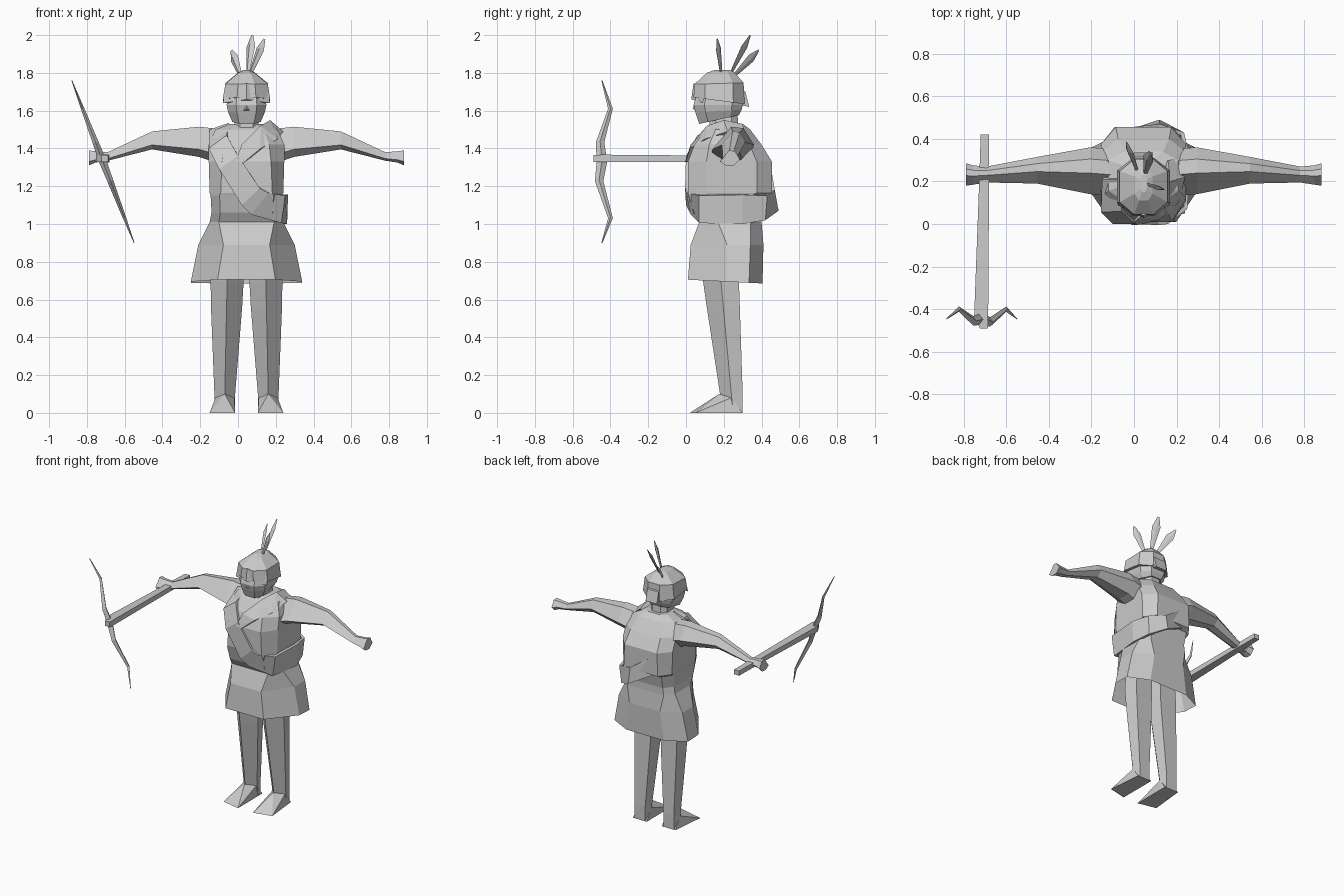
import bpy, bmesh
from mathutils import Vector

CX = 0.045  # body centre line

grey = bpy.data.materials.new("plain grey")
grey.diffuse_color = (0.6, 0.6, 0.6, 1)


def finish(name, bm, fix=True):
    if fix:
        bmesh.ops.recalc_face_normals(bm, faces=bm.faces)
    me = bpy.data.meshes.new(name)
    bm.to_mesh(me)
    bm.free()
    me.materials.append(grey)
    ob = bpy.data.objects.new(name, me)
    bpy.context.collection.objects.link(ob)
    return ob


def loft(name, rings, caps=(True, True)):
    """Skin a list of equal-length point rings."""
    bm = bmesh.new()
    vs = [[bm.verts.new(p) for p in r] for r in rings]
    n = len(vs[0])
    for a, b in zip(vs, vs[1:]):
        for i in range(n):
            j = (i + 1) % n
            bm.faces.new((a[i], a[j], b[j], b[i]))
    if caps[0]:
        bm.faces.new(vs[0])
    if caps[1]:
        bm.faces.new(vs[-1])
    return finish(name, bm)


def hull(name, pts):
    bm = bmesh.new()
    for p in pts:
        bm.verts.new(p)
    bmesh.ops.convex_hull(bm, input=bm.verts[:])
    return finish(name, bm)


def strip(name, upper, lower, thick):
    """Cloth band between two edges, thickened inwards."""
    bm = bmesh.new()
    a = [bm.verts.new(p) for p in upper]
    b = [bm.verts.new(p) for p in lower]
    for i in range(len(a) - 1):
        bm.faces.new((a[i], b[i], b[i + 1], a[i + 1]))
    ob = finish(name, bm, False)
    m = ob.modifiers.new("thickness", "SOLIDIFY")
    m.thickness = thick
    m.offset = -1
    return ob


def octagon(z, w, f, b, slope=0.0, k=0.52, cut=0.22, fcut=None):
    """Chamfered body section: half width w, front f, back b."""
    d = (b - f) * cut
    e = d if fcut is None else (b - f) * fcut
    pts = [(-k * w, f), (k * w, f), (w, f + e), (w, b - d),
           (k * w, b), (-k * w, b), (-w, b - d), (-w, f + e)]
    return [(CX + x, y, z + slope * (y - f)) for x, y in pts]


# Tunic with a skirt flaring sideways behind a narrow front, open at the hem
loft("tunic", [octagon(z, w, f, b, s, k, 0.18, fc) for z, w, f, b, s, k, fc in [
    (0.705, 0.295, 0.01, 0.405, -0.05, 0.52, 0.52), (0.89, 0.255, 0.025, 0.41, 0, 0.48, 0.5),
    (1.01, 0.195, 0.07, 0.40, 0, 0.75, 0.3), (1.06, 0.185, 0.04, 0.40, 0, 0.75, 0.22),
    (1.15, 0.19, 0.015, 0.42, 0, 0.75, 0.22), (1.165, 0.195, 0.01, 0.455, 0, 0.7, 0.22),
    (1.33, 0.20, 0.01, 0.455, 0, 0.65, 0.22), (1.42, 0.20, 0.045, 0.40, 0, 0.6, 0.22),
    (1.50, 0.165, 0.105, 0.34, 0, 0.55, 0.22), (1.53, 0.09, 0.15, 0.30, 0, 0.55, 0.22)]],
    caps=(False, True))

# Sash from the shoulder across the chest, round the hip and up under the back
sash = [((-0.05, 0.21, 1.535), (-0.15, 0.21, 1.50)),
        ((-0.06, 0.06, 1.47), (-0.155, 0.055, 1.40)),
        ((0.0, -0.0, 1.36), (-0.10, 0.0, 1.29)),
        ((0.115, -0.005, 1.19), (0.02, 0.0, 1.10)),
        ((0.16, 0.0, 1.165), (0.07, 0.025, 1.05)),
        ((0.25, 0.07, 1.15), (0.23, 0.07, 1.005)),
        ((0.265, 0.3, 1.155), (0.26, 0.3, 1.0)),
        ((0.235, 0.43, 1.15), (0.225, 0.42, 1.02)),
        ((0.12, 0.47, 1.18), (0.12, 0.49, 1.07)),
        ((-0.01, 0.455, 1.27), (-0.05, 0.435, 1.16))]
strip("sash", [s[0] for s in sash], [s[1] for s in sash], 0.02)

# Collar flap crossing the chest and the shoulder
hull("collar", [(0.17, 0.20, 1.55), (0.12, 0.11, 1.52), (0.24, 0.22, 1.49), (0.16, 0.30, 1.53),
                (0.22, 0.31, 1.48), (0.21, 0.10, 1.45), (0.12, 0.02, 1.40), (0.02, 0.025, 1.42),
                (-0.015, -0.005, 1.33), (0.03, -0.003, 1.325)])

# Neck, face and nose
loft("neck", [octagon(1.48, 0.07, 0.12, 0.28), octagon(1.62, 0.055, 0.13, 0.27)])
loft("face", [octagon(1.53, 0.075, 0.07, 0.28, 0.22), octagon(1.59, 0.098, 0.05, 0.295, 0.06),
              octagon(1.63, 0.105, 0.04, 0.30), octagon(1.70, 0.10, 0.06, 0.29)])
hull("nose", [(CX, 0.055, 1.665), (CX - 0.02, 0.05, 1.60), (CX + 0.02, 0.05, 1.60),
              (CX, 0.035, 1.61), (CX, 0.08, 1.62)])

# Helmet with a peaked brow ridge and a knot at the back
loft("helmet", [octagon(1.67, 0.125, 0.04, 0.31, -0.13, 0.4), octagon(1.74, 0.112, 0.045, 0.305, 0.03, 0.4),
                octagon(1.80, 0.042, 0.11, 0.255, 0.03), octagon(1.815, 0.015, 0.15, 0.23)])
hull("visor", [(CX - 0.125, 0.09, 1.64), (CX + 0.125, 0.09, 1.64), (CX, 0.028, 1.66),
               (CX, 0.04, 1.745), (CX - 0.11, 0.10, 1.73), (CX + 0.11, 0.10, 1.73)])
hull("helmet_knot", [(CX + sx * 0.045, y, z) for sx in (-1, 1)
                     for y, z in [(0.28, 1.72), (0.315, 1.70), (0.335, 1.62), (0.29, 1.63)]])

# Three feathers: flat diamonds widening towards the tip
for i, (base, tip, wide) in enumerate([
        ((0.06, 0.19, 1.78), (0.14, 0.165, 1.98), 0.024),
        ((0.05, 0.23, 1.78), (0.075, 0.34, 2.0), 0.028),
        ((0.02, 0.24, 1.77), (-0.035, 0.385, 1.92), 0.028)]):
    base, tip = Vector(base), Vector(tip)
    mid = base.lerp(tip, 0.72)
    axis = (tip - base).normalized()
    side = axis.cross(Vector((0.55, 0.85, 0))).normalized()
    depth = axis.cross(side)
    hull("feather_%d" % (i + 1), [base + side * 0.008, base - side * 0.008, base + depth * 0.008,
                                  tip + side * 0.006, tip - side * 0.006,
                                  mid + side * wide, mid - side * wide,
                                  mid + depth * 0.014, mid - depth * 0.006])

# Arms: broad sloping top, low front edge, narrow underside
arm = [(0.12, 0.13, 0.35, 1.31, 1.50), (0.25, 0.14, 0.36, 1.355, 1.515), (0.50, 0.19, 0.315, 1.395, 1.49),
       (0.735, 0.195, 0.27, 1.335, 1.38), (0.80, 0.185, 0.275, 1.325, 1.385), (0.835, 0.18, 0.285, 1.31, 1.39)]
for side, sx in (("right", -1), ("left", 1)):
    rings = []
    for d, y0, y1, z0, z1 in arm:
        h, q = z1 - z0, (y1 - y0)
        rings.append([(CX + sx * d, y, z) for y, z in
                      [(y0, z0 + h * 0.25), (y0 + q * 0.45, z1), (y0 + q * 0.75, z1 - h * 0.05),
                       (y1, z0 + h * 0.4), (y0 + q * 0.7, z0), (y0 + q * 0.3, z0)]])
    loft(side + "_arm", rings)

# Legs with a front ridge, and wedge feet
leg = [(0.90, -0.13, 0.03, 0.10, 0.28), (0.70, -0.145, 0.03, 0.09, 0.28), (0.56, -0.143, 0.022, 0.11, 0.285),
       (0.10, -0.125, -0.015, 0.18, 0.30), (0.0, -0.125, -0.015, 0.20, 0.30)]
for side, sx in (("right", 1), ("left", -1)):
    def flip(p):
        return (CX + sx * (p[0] - CX), p[1], p[2])
    rings = []
    for z, x0, x1, y0, y1 in leg:
        xm, ym = x0 + (x1 - x0) * 0.5, y0 + (y1 - y0) * 0.5
        e = (x1 - x0) * 0.12
        rings.append([flip(p) for p in [(xm, y0, z), (x1, ym, z), (x1 - e, y1, z),
                                        (x0 + e, y1, z), (x0, ym, z)]])
    loft(side + "_leg", rings)
    hull(side + "_foot", [flip(p) for p in [
        (-0.15, 0.05, 0), (-0.015, 0.02, 0), (-0.125, 0.30, 0), (-0.015, 0.30, 0),
        (-0.07, 0.175, 0.10), (-0.12, 0.24, 0.08), (-0.02, 0.24, 0.08)]])

# Crossbow stock, slightly wider towards the bow
stock = [(-0.49, -0.705, 0.018, 1.347, 0.018), (-0.44, -0.718, 0.033, 1.347, 0.02),
         (0.15, -0.705, 0.024, 1.345, 0.017), (0.42, -0.70, 0.02, 1.343, 0.017)]
loft("crossbow_stock", [[(x + sx * w, y, z + sz * h) for sx, sz in
                         ((-1, -1), (1, -1), (1, 1), (-1, 1))] for y, x, w, z, h in stock])

# Recurved bow limbs in a tilted plane
along = Vector((0.33, 0, -0.86)).normalized()
across = Vector((0.86, 0, 0.33)).normalized()
limb = [(-0.46, -0.445, 0.002), (-0.30, -0.40, 0.009), (-0.11, -0.455, 0.016), (0.0, -0.445, 0.02),
        (0.11, -0.46, 0.016), (0.32, -0.40, 0.009), (0.46, -0.445, 0.002)]
rings = []
for t, y, w in limb:
    c = Vector((-0.715, y, 1.33)) + along * t
    fore = Vector((0, max(w * 1.4, 0.003), 0))
    rings.append([c + across * w, c + fore, c - across * w, c - fore])
loft("crossbow_bow", rings)
